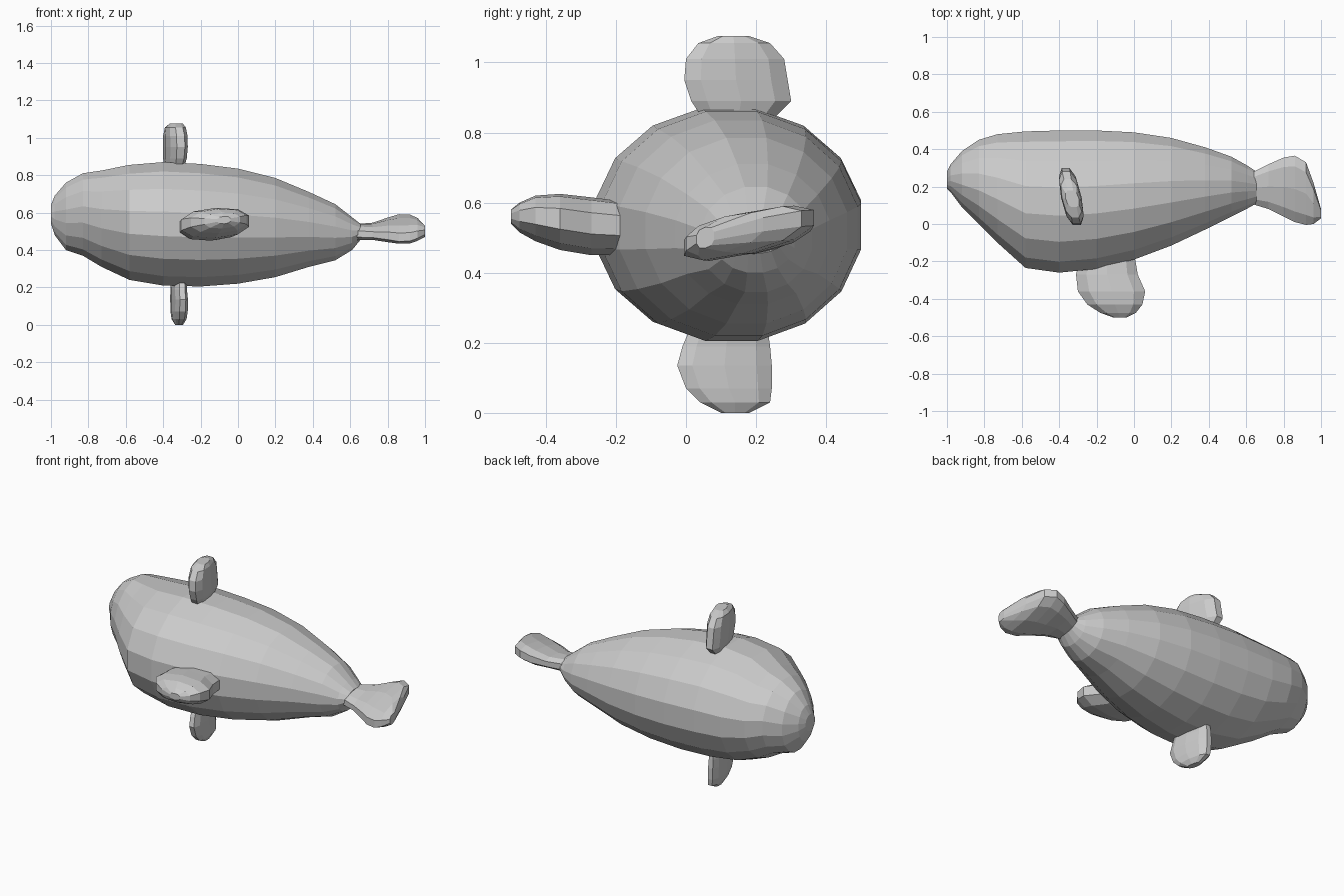
import bpy, math


def loft(name, axis, stations, sides, power=1.0):
    """Skin oval rings. Station: position, u0, u1, v0, v1, shear of v along u."""
    angles = [2 * math.pi * (i + 0.5) / sides for i in range(sides)]
    ring = [tuple(math.copysign(abs(f(a)) ** power, f(a)) for f in (math.cos, math.sin))
            for a in angles]
    mu = max(abs(p[0]) for p in ring)
    mv = max(abs(p[1]) for p in ring)
    verts = []
    for t, u0, u1, v0, v1, shear in stations:
        for a, b in ring:
            du = a / mu * (u1 - u0) / 2
            u = (u0 + u1) / 2 + du
            v = (v0 + v1) / 2 + b / mv * (v1 - v0) / 2 + shear * du
            verts.append({"x": (t, u, v), "y": (u, t, v), "z": (v, u, t)}[axis])
    faces = []
    for s in range(len(stations) - 1):
        for i in range(sides):
            j = (i + 1) % sides
            faces.append((s * sides + i, s * sides + j,
                          (s + 1) * sides + j, (s + 1) * sides + i))
    last = (len(stations) - 1) * sides
    faces.append(tuple(reversed(range(sides))))
    faces.append(tuple(range(last, last + sides)))
    # Keep the faces pointing outwards whichever way the loft runs
    flip = (axis == "x") != (stations[-1][0] > stations[0][0])
    if flip:
        faces = [tuple(reversed(f)) for f in faces]
    mesh = bpy.data.meshes.new(name)
    mesh.from_pydata(verts, [], faces)
    mesh.update()
    obj = bpy.data.objects.new(name, mesh)
    bpy.context.collection.objects.link(obj)
    return obj


# Plump body, blunt at the nose and tapering to the tail
loft("body", "x", [
    (-1.00, 0.19, 0.28, 0.54, 0.64, 0),
    (-0.98, 0.17, 0.32, 0.48, 0.69, 0),
    (-0.92, 0.09, 0.39, 0.40, 0.76, 0),
    (-0.83, 0.00, 0.45, 0.37, 0.81, 0),
    (-0.73, -0.10, 0.48, 0.31, 0.825, 0),
    (-0.58, -0.235, 0.495, 0.24, 0.855, 0),
    (-0.40, -0.26, 0.50, 0.21, 0.87, 0),
    (-0.20, -0.24, 0.50, 0.205, 0.86, 0),
    (0.00, -0.19, 0.49, 0.22, 0.835, 0),
    (0.20, -0.115, 0.46, 0.255, 0.785, 0),
    (0.38, -0.03, 0.41, 0.31, 0.71, 0),
    (0.52, 0.04, 0.36, 0.345, 0.645, 0),
    (0.61, 0.085, 0.31, 0.40, 0.575, 0),
    (0.655, 0.11, 0.28, 0.455, 0.54, 0)], 16)

# Tail paddle, tilted up towards the back
loft("tail", "x", [
    (0.62, 0.11, 0.27, 0.45, 0.54, 0.1),
    (0.72, 0.08, 0.32, 0.46, 0.54, 0.15),
    (0.80, 0.04, 0.355, 0.455, 0.56, 0.2),
    (0.86, 0.01, 0.365, 0.455, 0.57, 0.25),
    (0.92, -0.005, 0.33, 0.455, 0.57, 0.25),
    (0.96, 0.00, 0.22, 0.46, 0.56, 0.25),
    (1.00, 0.03, 0.08, 0.47, 0.53, 0.2)], 10, 0.8)

# Upper fin
loft("top_fin", "z", [
    (0.82, 0.06, 0.23, -0.38, -0.30, -0.2),
    (0.89, 0.015, 0.30, -0.39, -0.285, -0.2),
    (0.95, -0.005, 0.29, -0.39, -0.28, -0.2),
    (1.01, 0.00, 0.28, -0.39, -0.28, -0.2),
    (1.055, 0.035, 0.24, -0.385, -0.285, -0.2),
    (1.075, 0.09, 0.18, -0.365, -0.295, -0.2)], 10, 0.8)

# Lower fin
loft("bottom_fin", "z", [
    (0.26, 0.02, 0.23, -0.35, -0.28, -0.15),
    (0.19, -0.01, 0.24, -0.355, -0.28, -0.15),
    (0.135, -0.025, 0.245, -0.355, -0.275, -0.15),
    (0.07, 0.00, 0.245, -0.355, -0.275, -0.15),
    (0.03, 0.04, 0.24, -0.35, -0.28, -0.15),
    (0.00, 0.10, 0.18, -0.335, -0.295, -0.15)], 10, 0.8)

# Side flipper on the front
loft("side_flipper", "y", [
    (-0.15, -0.28, 0.00, 0.45, 0.60, 0.05),
    (-0.27, -0.31, 0.02, 0.45, 0.615, 0.05),
    (-0.36, -0.30, 0.06, 0.465, 0.625, 0.05),
    (-0.43, -0.25, 0.045, 0.49, 0.62, 0.05),
    (-0.475, -0.18, 0.01, 0.515, 0.60, 0.05),
    (-0.50, -0.11, -0.04, 0.54, 0.58, 0.05)], 10, 0.85)
